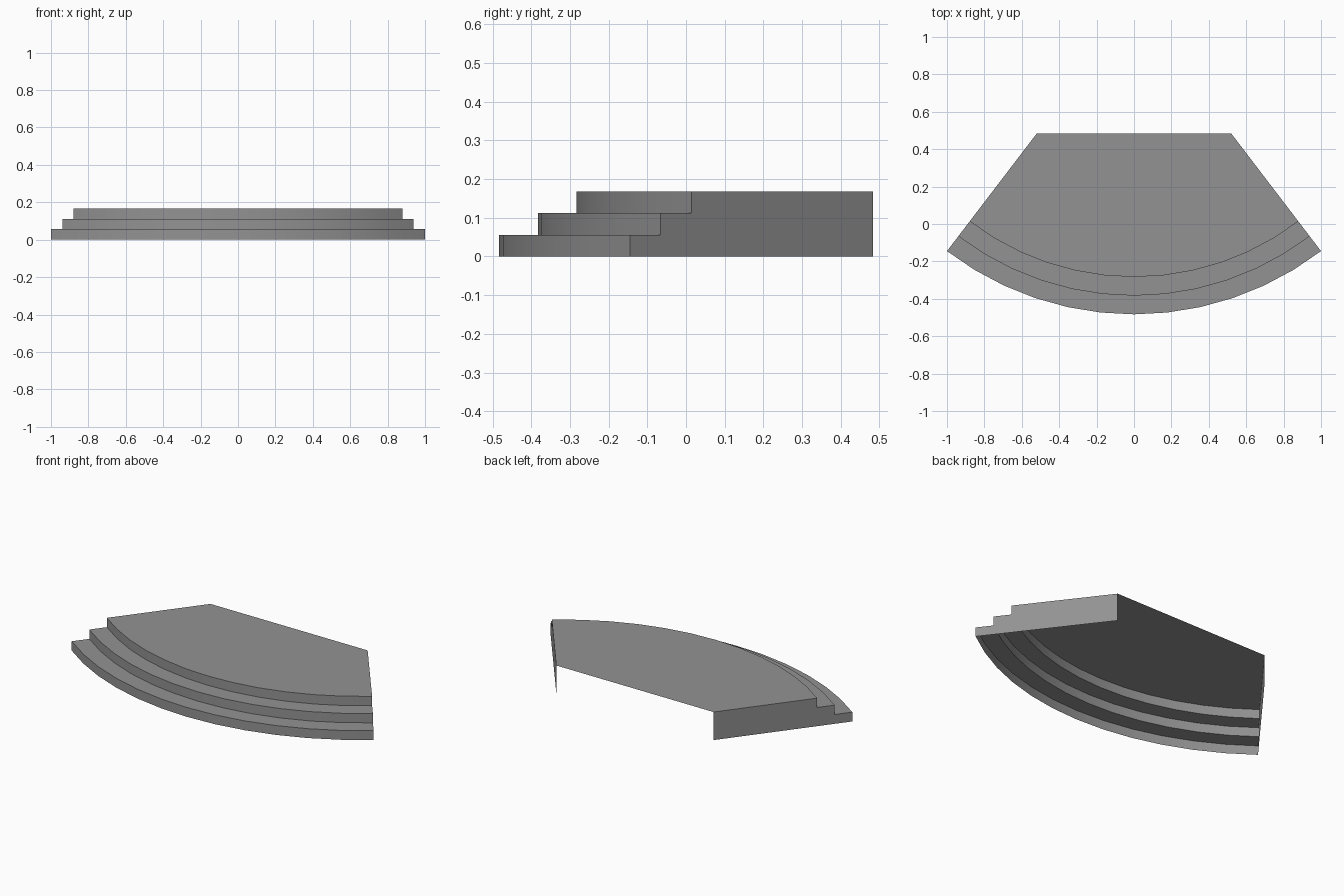
import bpy
import bmesh
import math

cube = bpy.data.objects.get("Cube")
if cube:
    bpy.data.objects.remove(cube, do_unlink=True)

RADII = [1.648, 1.548, 1.448]   # front radius of each step, lowest first
RISE = 0.168 / 3
CENTRE_Y = 1.165
BACK_Y = 0.483
HALF_ANGLE = math.asin(1 / RADII[0])
SEGMENTS = 12

stone = bpy.data.materials.new("grey stone")
stone.use_nodes = True
colour = (0.29, 0.29, 0.29, 1)
stone.diffuse_color = colour
stone.node_tree.nodes["Principled BSDF"].inputs["Base Color"].default_value = colour


def arc(bm, radius, z):
    """Row of vertices along one step edge."""
    row = []
    for i in range(SEGMENTS + 1):
        a = HALF_ANGLE * (2 * i / SEGMENTS - 1)
        row.append(bm.verts.new((radius * math.sin(a), CENTRE_Y - radius * math.cos(a), z)))
    return row


bm = bmesh.new()

# Stepped profile swept along the arc: risers and treads
rows = []
for i, radius in enumerate(RADII):
    rows += [arc(bm, radius, i * RISE), arc(bm, radius, (i + 1) * RISE)]
for low, high in zip(rows, rows[1:]):
    for i in range(SEGMENTS):
        bm.faces.new((low[i], low[i + 1], high[i + 1], high[i]))

# Straight back corners; the back and underside stay open
back_x = (CENTRE_Y - BACK_Y) * math.tan(HALF_ANGLE)
corners = {(s, z): bm.verts.new((s * back_x, BACK_Y, z))
           for s in (-1, 1) for z in (0, 3 * RISE)}

# Top platform
bm.faces.new(rows[-1] + [corners[1, 3 * RISE], corners[-1, 3 * RISE]])

# Stepped side walls
bm.faces.new([r[-1] for r in reversed(rows)] + [corners[1, 0], corners[1, 3 * RISE]])
bm.faces.new([r[0] for r in rows] + [corners[-1, 3 * RISE], corners[-1, 0]])

bmesh.ops.recalc_face_normals(bm, faces=bm.faces)
top = max(bm.faces, key=lambda f: f.calc_center_median().z)
if top.normal.z < 0:
    bmesh.ops.reverse_faces(bm, faces=bm.faces)

mesh = bpy.data.meshes.new("curved_steps")
bm.to_mesh(mesh)
bm.free()
mesh.materials.append(stone)
steps = bpy.data.objects.new("curved_steps", mesh)
bpy.context.collection.objects.link(steps)

# Smooth curved risers, sharp step edges
bpy.ops.object.select_all(action="DESELECT")
steps.select_set(True)
bpy.context.view_layer.objects.active = steps
bpy.ops.object.shade_smooth_by_angle(angle=math.radians(30))
